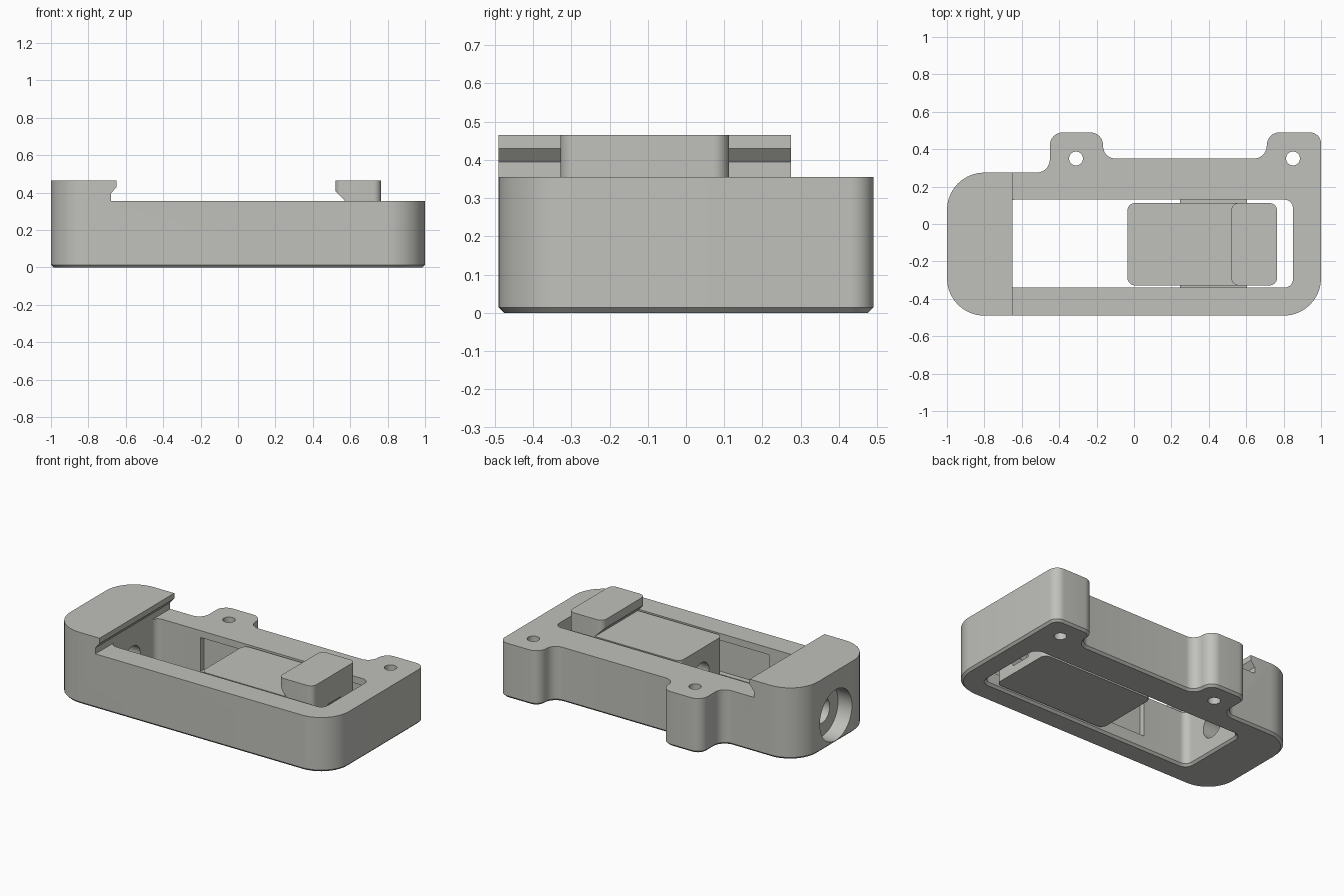
import bpy, bmesh, math
from mathutils import Vector, Matrix

if "Cube" in bpy.data.objects:
    bpy.data.objects.remove(bpy.data.objects["Cube"])

mat = bpy.data.materials.new("warm grey")
mat.diffuse_color = (0.53, 0.53, 0.50, 1)
mat.use_nodes = True
mat.node_tree.nodes["Principled BSDF"].inputs["Base Color"].default_value = mat.diffuse_color


def rounded(corners, steps=10):
    """Counter-clockwise corners (x, y, radius) -> rounded outline."""
    pts, n = [], len(corners)
    for i, (x, y, r) in enumerate(corners):
        p = Vector((x, y))
        a = (Vector(corners[i - 1][:2]) - p).normalized()
        b = (Vector(corners[(i + 1) % n][:2]) - p).normalized()
        c = p + (a + b) * r
        for k in range(steps + 1):
            t = k / steps * math.pi / 2
            pts.append(c - b * r * math.cos(t) - a * r * math.sin(t))
    return pts


def rect(x0, x1, y0, y1, r):
    return rounded([(x0, y0, r), (x1, y0, r), (x1, y1, r), (x0, y1, r)])


def finish(name, bm):
    bmesh.ops.recalc_face_normals(bm, faces=bm.faces)
    me = bpy.data.meshes.new(name)
    bm.to_mesh(me)
    bm.free()
    me.materials.append(mat)
    ob = bpy.data.objects.new(name, me)
    bpy.context.collection.objects.link(ob)
    return ob


def prism(name, pts, layers):
    """Stack outline copies at (z, outward offset)."""
    bm, rings, n = bmesh.new(), [], len(pts)
    for z, off in layers:
        ring = []
        for i, p in enumerate(pts):
            e = (pts[(i + 1) % n] - pts[i - 1]).normalized()
            q = p + Vector((e.y, -e.x)) * off
            ring.append(bm.verts.new((q.x, q.y, z)))
        rings.append(ring)
    for lo, hi in zip(rings, rings[1:]):
        for i in range(n):
            bm.faces.new((lo[i], lo[(i + 1) % n], hi[(i + 1) % n], hi[i]))
    bm.faces.new(rings[0][::-1])
    bm.faces.new(rings[-1])
    return finish(name, bm)


def profile_y(name, xz, y0=-1, y1=1):
    """Side profile in x/z swept along y."""
    bm = bmesh.new()
    a = [bm.verts.new((x, y0, z)) for x, z in xz]
    b = [bm.verts.new((x, y1, z)) for x, z in xz]
    for i in range(len(a)):
        j = (i + 1) % len(a)
        bm.faces.new((a[i], a[j], b[j], b[i]))
    bm.faces.new(a)
    bm.faces.new(b)
    return finish(name, bm)


def box(name, x0, x1, y0, y1, z0, z1):
    return profile_y(name, [(x0, z0), (x1, z0), (x1, z1), (x0, z1)], y0, y1)


def rod(name, x0, x1, r, sides=40):
    """Cylinder along x on the screw axis."""
    bm = bmesh.new()
    m = Matrix.Translation(((x0 + x1) / 2, -0.108, 0.18)) @ Matrix.Rotation(math.pi / 2, 4, 'Y')
    bmesh.ops.create_cone(bm, cap_ends=True, segments=sides, radius1=r, radius2=r,
                          depth=x1 - x0, matrix=m)
    return finish(name, bm)


def cut(target, *cutters):
    for c in cutters:
        c.hide_render = True
        mod = target.modifiers.new("cut", 'BOOLEAN')
        mod.operation, mod.solver, mod.object = 'DIFFERENCE', 'EXACT', c
        with bpy.context.temp_override(object=target, active_object=target):
            bpy.ops.object.modifier_apply(modifier=mod.name)
        bpy.data.objects.remove(c)


# Frame with two mounting tabs and the fixed jaw in one block
frame = prism("frame", rounded([
    (-1, -.49, .2), (1, -.49, .2), (1, .49, .06), (.71, .49, .069), (.71, .35, .069),
    (-.165, .35, .065), (-.165, .49, .07), (-.45, .49, .07), (-.45, .275, .07),
    (-1, .275, .2)]), [(0, -.014), (.014, 0), (.465, 0)])
cut(frame,
    # lower deck and undercut of the fixed jaw
    profile_y("deck_cut", [(-.68, .355), (-.68, .395), (-.65, .43), (-.65, .6),
                           (1.2, .6), (1.2, .355)]),
    # pocket, flared at the underside
    prism("pocket_cut", rect(-.68, .85, -.34, .13, .045),
          [(-.01, .024), (.014, 0), (.356, 0)]),
    # guide slot in both long walls
    box("slot_cut", -.36, .79, -.375, .165, .09, .31),
    # screw passage and head recess
    rod("screw_cut", -.95, -.6, .08),
    rod("head_cut", -1.1, -.9, .165))
for x in (-.31, .85):
    c = Vector((x, .35))
    ring = [c + .037 * Vector((math.cos(t * math.pi / 16), math.sin(t * math.pi / 16)))
            for t in range(32)]
    cut(frame, prism("tab_hole_cut", ring, [(-.1, 0), (.6, 0)]))

# Sliding block with screw bore and nut recess
slider = prism("slider", rect(-.035, .765, -.328, .112, .04), [(.015, 0), (.352, 0)])
cut(slider, rod("bore_cut", -.2, .9, .08), rod("nut_cut", .62, .9, .13, 6))

# Moving jaw on the sliding block
jaw = prism("moving_jaw", rect(.52, .765, -.328, .112, .04), [(.352, 0), (.465, 0)])
cut(jaw, profile_y("jaw_undercut", [(.4, .3), (.625, .3), (.515, .415), (.4, .415)]))

# Guide tongues riding in the slots
tongues = [box("back_tongue", .245, .605, .105, .155, .1, .3),
           box("front_tongue", .245, .605, -.365, -.32, .1, .3)]

bpy.ops.object.select_all(action='DESELECT')
for ob in (frame, slider, jaw, *tongues):
    ob.select_set(True)
bpy.context.view_layer.objects.active = frame
bpy.ops.object.shade_smooth_by_angle(angle=math.radians(30))
